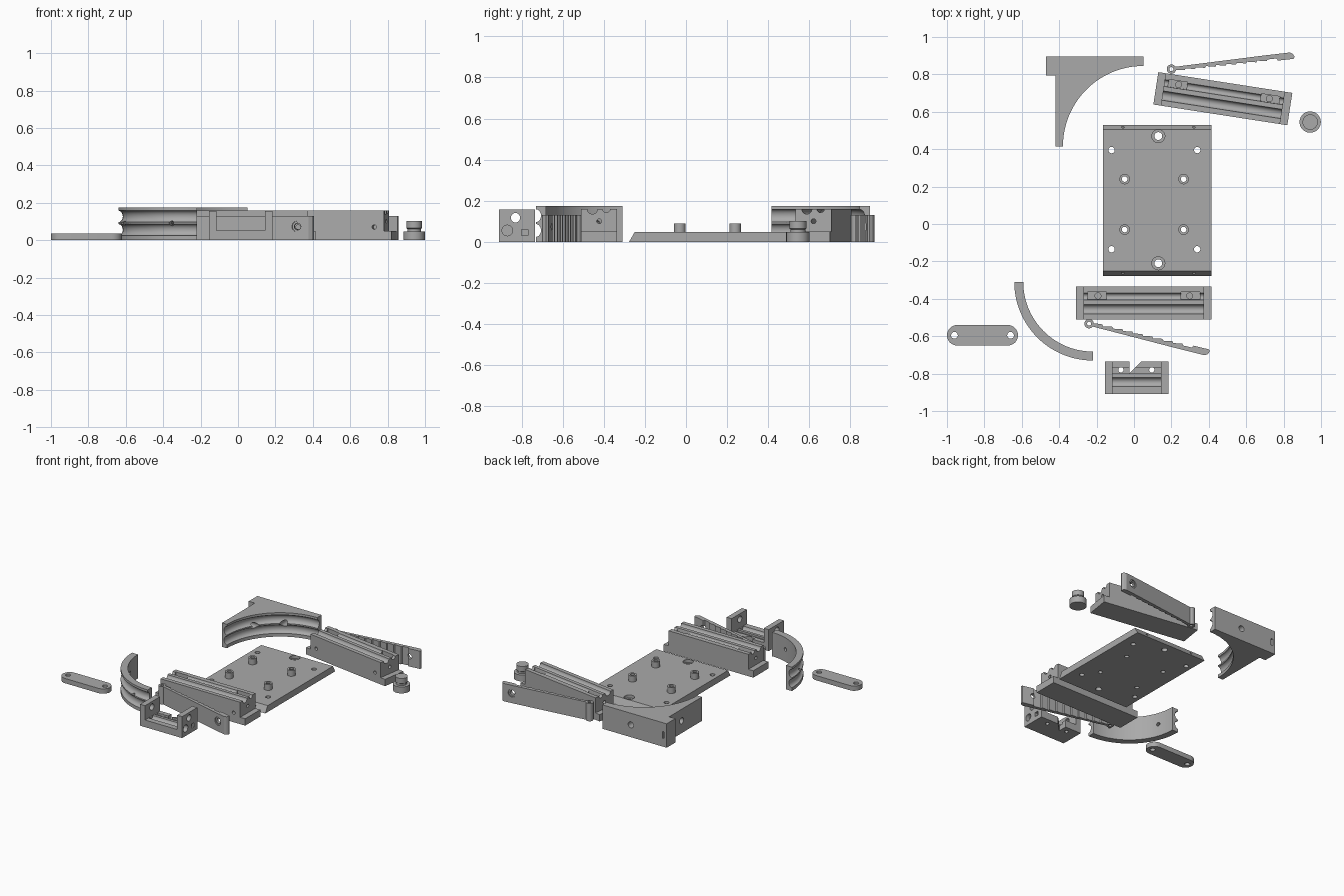
import bpy, bmesh
from math import cos, sin, radians, tau
from mathutils import Vector

cube = bpy.data.objects.get("Cube")
if cube:
    bpy.data.objects.remove(cube, do_unlink=True)

grey = bpy.data.materials.new("plain grey")
grey.use_nodes = True
colour = (0.4, 0.4, 0.4, 1)
grey.diffuse_color = colour
grey.node_tree.nodes["Principled BSDF"].inputs["Base Color"].default_value = colour


def loft(name, rings):
    """Closed solid through a list of matching point loops."""
    bm = bmesh.new()
    loops = [[bm.verts.new(p) for p in ring] for ring in rings]
    for a, b in zip(loops, loops[1:]):
        for i in range(len(a)):
            j = (i + 1) % len(a)
            bm.faces.new((a[i], a[j], b[j], b[i]))
    bm.faces.new(loops[0])
    bm.faces.new(loops[-1])
    bmesh.ops.recalc_face_normals(bm, faces=bm.faces)
    mesh = bpy.data.meshes.new(name)
    bm.to_mesh(mesh)
    bm.free()
    mesh.materials.append(grey)
    obj = bpy.data.objects.new(name, mesh)
    bpy.context.collection.objects.link(obj)
    return obj


def prism(pts, axis, a, b, name="cutter"):
    def place(p, t):
        return {"x": (t, p[0], p[1]), "y": (p[0], t, p[1]), "z": (p[0], p[1], t)}[axis]
    return loft(name, [[place(p, t) for p in pts] for t in (a, b)])


def circle(c, r, n=24, r2=None):
    r2 = r2 or r
    return [(c[0] + r * cos(tau * i / n), c[1] + r2 * sin(tau * i / n)) for i in range(n)]


def cyl(axis, c, r, a, b, name="cutter", n=24):
    return prism(circle(c, r, n), axis, a, b, name)


def box(x0, x1, y0, y1, z0, z1):
    return prism([(x0, y0), (x1, y0), (x1, y1), (x0, y1)], "z", z0, z1)


def sweep(section, centre, start, end, name="cutter", steps=28):
    """Turn an (r, z) section about a vertical axis."""
    rings = []
    for i in range(steps + 1):
        a = radians(start + (end - start) * i / steps)
        rings.append([(centre[0] + r * cos(a), centre[1] + r * sin(a), z) for r, z in section])
    return loft(name, rings)


def combine(obj, tools, op="DIFFERENCE"):
    for tool in tools:
        mod = obj.modifiers.new("bool", "BOOLEAN")
        mod.operation, mod.object, mod.solver = op, tool, "EXACT"
    graph = bpy.context.evaluated_depsgraph_get()
    mesh = bpy.data.meshes.new_from_object(obj.evaluated_get(graph))
    obj.modifiers.clear()
    obj.data = mesh
    for tool in tools:
        bpy.data.objects.remove(tool, do_unlink=True)
    return obj


def finish(obj, loc=(0, 0), turn=0):
    obj.location = (loc[0], loc[1], 0)
    obj.rotation_euler.z = radians(turn)
    bpy.ops.object.select_all(action="DESELECT")
    obj.select_set(True)
    bpy.context.view_layer.objects.active = obj
    bpy.ops.object.shade_smooth_by_angle(angle=radians(30))


# Base plate with chamfered ends, standoffs and holes
plate = prism([(-0.277, 0), (0.53, 0), (0.505, 0.047), (-0.25, 0.047)], "x", -0.165, 0.415, "base_plate")
posts = [(x, y) for x in (-0.05, 0.265) for y in (-0.03, 0.24)]
combine(plate, [cyl("z", p, 0.028, 0.02, 0.09) for p in posts], "UNION")
cuts = [cyl("z", p, 0.015, -0.1, 0.2) for p in posts]
cuts += [cyl("z", (x, y), 0.017, -0.1, 0.2) for x in (-0.12, 0.338) for y in (-0.135, 0.395)]
for y in (-0.21, 0.47):
    cuts += [cyl("z", (0.13, y), 0.021, -0.1, 0.2), cyl("z", (0.13, y), 0.035, 0.025, 0.2)]
for x in (-0.06, 0.32):
    cuts += [cyl("y", (x, 0.023), 0.008, -0.3, -0.2), cyl("y", (x, 0.023), 0.008, 0.45, 0.6)]
finish(combine(plate, cuts))


# Grooved rails with low end flanges
def rail(name, loc, turn):
    half = [(0.3625, 0), (0.3625, 0.05), (0.3225, 0.05), (0.3225, 0.16)]
    profile = half + [(-x, z) for x, z in reversed(half)]
    body = prism(profile, "y", -0.0875, 0.0875, name)
    cuts = [cyl("x", (-0.033, 0.16), 0.025, -0.4, 0.4),
            cyl("x", (0.035, 0.16), 0.018, -0.4, 0.4),
            cyl("x", (0, 0.1), 0.012, -0.4, 0.4, n=16)]
    for s in (-1, 1):
        x0, x1 = sorted((s * 0.2, s * 0.3))
        cuts += [box(x0, x1, 0.018, 0.058, 0.125, 0.2),
                 cyl("z", (s * 0.245, 0.038), 0.016, 0.06, 0.2, n=16),
                 cyl("y", (s * 0.27, 0.07), 0.012, -0.1, -0.04, n=16)]
    finish(combine(body, cuts), loc, turn)


rail("front_rail", (0.0525, -0.4225), 0)
rail("back_rail", (0.475, 0.67), -8.8)


# Toothed pivot arms
def arm(name, loc, turn, side):
    top = [(0, 0.006)]
    for i in range(9):
        x = 0.07 + i * 0.055
        top += [(x, 0.013), (x + 0.006, 0.004)]
    top += [(0.565, 0.004), (0.57, 0.016), (0.655, 0.016), (0.662, 0.006)]
    low = [(0.655, -0.01), (0.64, -0.02), (0.5, -0.019), (0, -0.01)]
    bar = prism([(x, y * side) for x, y in top + low], "z", 0, 0.13, name)
    combine(bar, [cyl("z", (0, 0), 0.025, 0, 0.1301)], "UNION")
    outer = sorted((-0.012 * side, -0.1 * side))
    cuts = [cyl("z", (0, 0), 0.011, -0.1, 0.2, n=16),
            cyl("y", (0.577, 0.073), 0.018, -0.1, 0.1),
            cyl("y", (0.577, 0.073), 0.029, *outer)]
    finish(combine(bar, cuts), loc, turn)


arm("front_arm", (-0.24, -0.533), -13.5, 1)
arm("back_arm", (0.2, 0.828), 6.2, -1)


# Curved rail with two grooves round its outside
GROOVES = (0.055, 0.127)
ring = sweep([(0.372, 0), (0.42, 0), (0.42, 0.175), (0.372, 0.175)], (0, 0), 180, 270, "curved_rail")
cuts = [sweep(circle((0.42, z), 0.024, 20, 0.031), (0, 0), 172, 278) for z in GROOVES]
for a in (199, 251):
    hole = cyl("x", (0, 0.09), 0.013, 0.3, 0.5, n=16)
    hole.rotation_euler.z = radians(a)
    cuts.append(hole)
finish(combine(ring, cuts), (-0.22, -0.31))

# Corner block with a grooved concave face
mid = Vector((0.05, 0.415))
arc = [(mid.x + 0.43 * cos(radians(a)), mid.y + 0.43 * sin(radians(a))) for a in range(90, 181, 3)]
outline = arc + [(-0.42, 0.415), (-0.42, 0.795), (-0.47, 0.795), (-0.47, 0.895), (0.05, 0.895)]
corner = prism(outline, "z", 0, 0.175, "corner_block")
cuts = [sweep(circle((0.43, z), 0.024, 20, 0.031), mid, 80, 190) for z in GROOVES]
cuts += [cyl("y", (-0.18, 0.09), 0.022, 0.6, 1), cyl("x", (0.65, 0.09), 0.022, -0.5, -0.2),
         box(-0.45, -0.435, 0.86, 1, 0.06, 0.11)]
finish(combine(corner, cuts))

# Small U-shaped carrier
u_half = [(0.17, 0), (0.17, 0.157), (0.13, 0.157), (0.13, 0.052)]
carrier = prism([(x + 0.015, z) for x, z in u_half + [(-x, z) for x, z in reversed(u_half)]],
                "y", -0.91, -0.735, "carrier")
cuts = [cyl("x", (-0.845, 0.055), 0.025, -0.114, 0.144),
        box(-0.114, 0.144, -0.8, -0.77, 0.038, 0.1),
        prism([(-0.025, -0.7), (-0.025, -0.8), (0.075, -0.7)], "z", -0.1, 0.1),
        cyl("x", (-0.83, 0.117), 0.023, -0.3, 0.3),
        cyl("x", (-0.87, 0.055), 0.026, 0.155, 0.3),
        cyl("x", (-0.87, 0.055), 0.026, -0.3, -0.125),
        box(0.165, 0.3, -0.8, -0.77, 0.03, 0.06)]
cuts += [cyl("z", (x, -0.78), 0.014, -0.1, 0.2, n=16) for x in (-0.07, 0.095)]
finish(combine(carrier, cuts))

# Link bar with rounded ends
ends = []
for cx, start in ((-0.675, -90), (-0.945, 90)):
    ends += [(cx + 0.055 * cos(radians(start + a)), -0.595 + 0.055 * sin(radians(start + a)))
             for a in range(0, 181, 12)]
link = prism(ends, "z", 0, 0.035, "link_bar")
finish(combine(link, [cyl("z", (x, -0.595), 0.018, -0.1, 0.1) for x in (-0.96, -0.66)]))

# Stepped knob
steps = [(0.057, 0), (0.057, 0.047), (0.036, 0.047), (0.036, 0.06), (0.041, 0.064), (0.041, 0.102)]
knob = loft("knob", [[(x, y, z) for x, y in circle((0, 0), r, 32)] for r, z in steps])
finish(knob, (0.942, 0.545))
